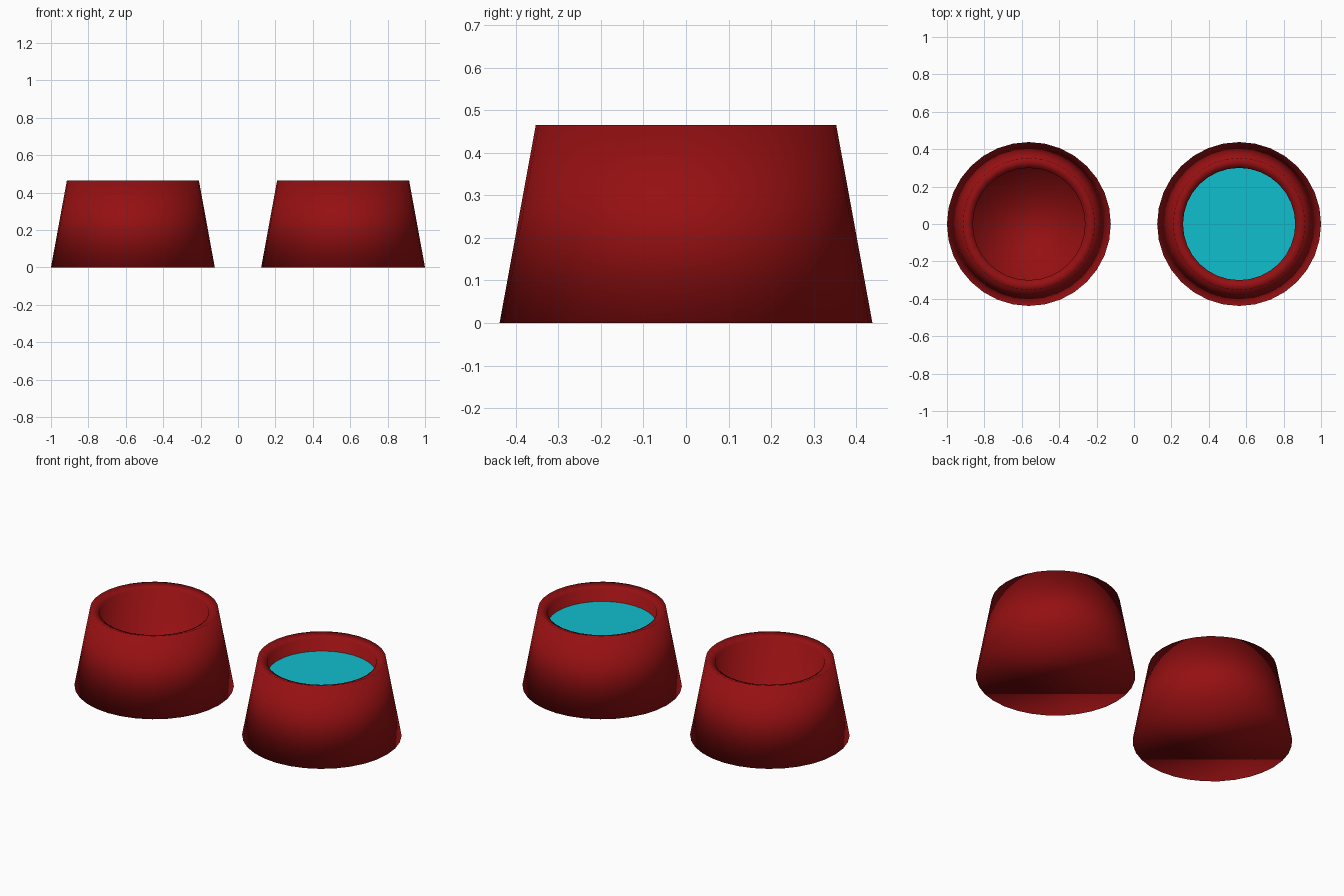
import bpy, bmesh
from math import cos, sin, tau

if "Cube" in bpy.data.objects:
    bpy.data.objects.remove(bpy.data.objects["Cube"])

SIDES = 32


def material(name, color):
    m = bpy.data.materials.new(name)
    m.diffuse_color = color
    m.use_nodes = True
    m.node_tree.nodes["Principled BSDF"].inputs["Base Color"].default_value = m.diffuse_color
    return m


def lathe(name, profile, x, mat, cap_bottom=True):
    """Stack rings of (radius, z) and close the ends with flat caps."""
    bm = bmesh.new()
    rings = [[bm.verts.new((r * cos(tau * i / SIDES), r * sin(tau * i / SIDES), z))
              for i in range(SIDES)] for r, z in profile]
    for a, b in zip(rings, rings[1:]):
        for i in range(SIDES):
            j = (i + 1) % SIDES
            bm.faces.new((a[i], a[j], b[j], b[i]))
    if cap_bottom:
        bm.faces.new(rings[0][::-1])
    bm.faces.new(rings[-1])
    for f in bm.faces:
        f.smooth = True
    me = bpy.data.meshes.new(name)
    bm.to_mesh(me)
    bm.free()
    ob = bpy.data.objects.new(name, me)
    ob.location.x = x
    me.materials.append(mat)
    bpy.context.collection.objects.link(ob)
    return ob


red = material("red_plastic", (0.30, 0.005, 0.006, 1))
blue = material("water", (0.005, 0.52, 0.62, 1))

# Tapered bowl: base, outer rim, sloping lip, inner wall down to floor
bowl = [(0.438, 0), (0.353, 0.465), (0.30, 0.445), (0.30, 0.09)]
lathe("food_bowl", bowl, -0.562, red)
lathe("water_bowl", bowl, 0.562, red)

# Water surface filling the right bowl
lathe("water_surface", [(0.30, 0.37)], 0.562, blue, cap_bottom=False)
